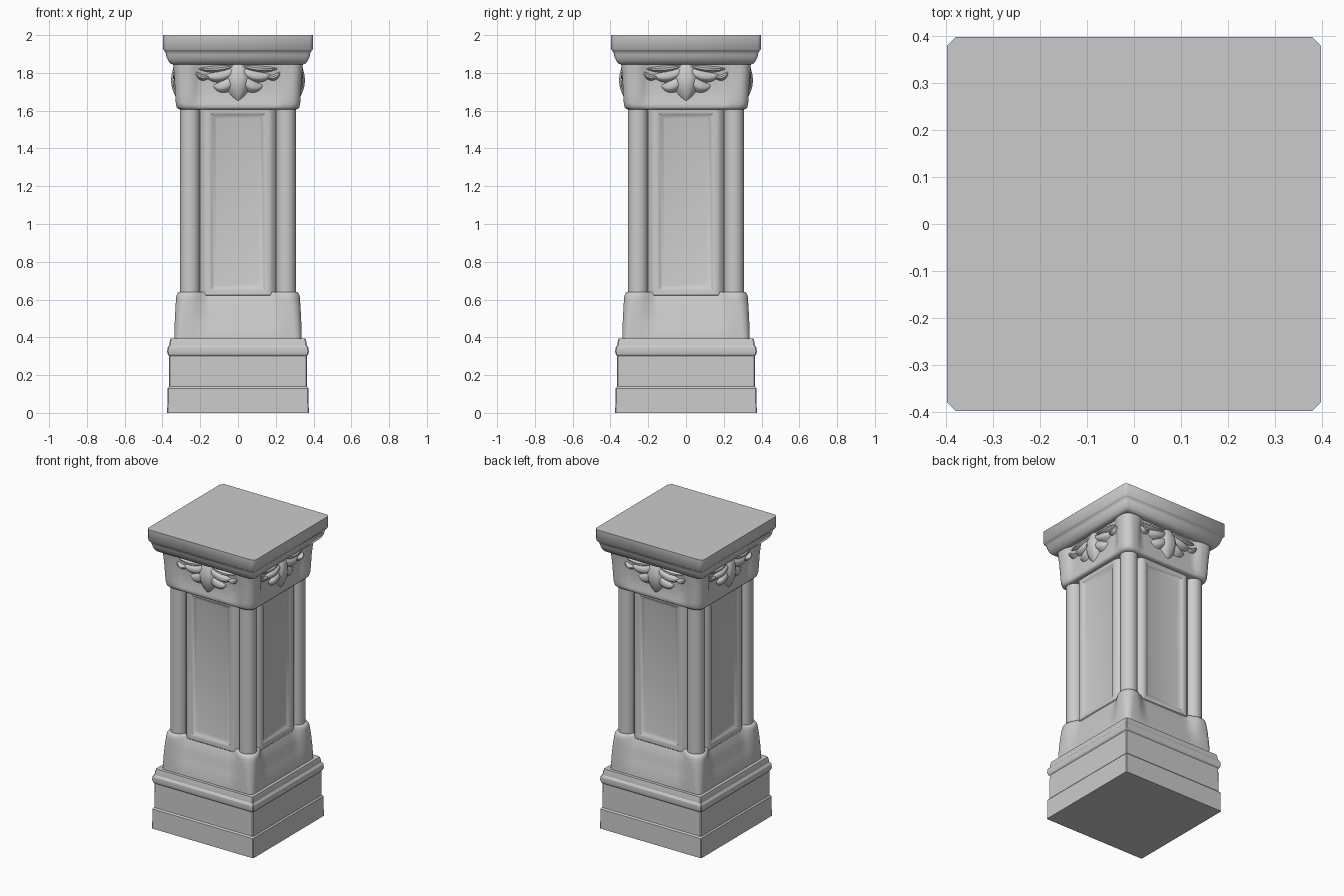
import bpy, bmesh, math
from mathutils import Vector, Matrix

cube = bpy.data.objects.get("Cube")
if cube:
    bpy.data.objects.remove(cube)

stone = bpy.data.materials.new("grey stone")
stone.use_nodes = True
GREY = (0.6, 0.6, 0.6, 1)
stone.diffuse_color = GREY
stone.node_tree.nodes["Principled BSDF"].inputs["Base Color"].default_value = GREY


def finish(bm, name, angle=35, side=0):
    bmesh.ops.rotate(bm, verts=bm.verts, cent=(0, 0, 0),
                     matrix=Matrix.Rotation(side * math.pi / 2, 3, 'Z'))
    bmesh.ops.recalc_face_normals(bm, faces=bm.faces)
    mesh = bpy.data.meshes.new(name)
    bm.to_mesh(mesh)
    bm.free()
    mesh.materials.append(stone)
    obj = bpy.data.objects.new(name, mesh)
    bpy.context.collection.objects.link(obj)
    bpy.ops.object.select_all(action='DESELECT')
    obj.select_set(True)
    bpy.context.view_layer.objects.active = obj
    bpy.ops.object.shade_smooth_by_angle(angle=math.radians(angle))


def smooth(a, b, t):
    t = max(0, min(1, (t - a) / (b - a)))
    return t * t * (3 - 2 * t)


def bridge(bm, rings, closed=True):
    for low, high in zip(rings, rings[1:]):
        for i in range(len(low) if closed else len(low) - 1):
            j = (i + 1) % len(low)
            bm.faces.new((low[i], low[j], high[j], high[i]))


def square_ring(half, corner, scoop, steps=1, arc=1, inner=.2, outer=.27):
    """Square outline with rounded corners and optionally hollowed sides."""
    points = []
    flat = half - corner
    for side in range(4):
        turn = Matrix.Rotation(side * math.pi / 2, 3, 'Z')
        for i in range(steps + 1):
            x = flat * (2 * i / steps - 1)
            depth = half - scoop * (1 - smooth(inner, outer, abs(x)))
            points.append(turn @ Vector((x, -depth, 0)))
        for i in range(1, arc):
            a = i / arc * math.pi / 2
            p = Vector((flat + corner * math.sin(a), -flat - corner * math.cos(a), 0))
            points.append(turn @ p)
    return points


def loft(name, rows, angle=35, **ring):
    """Stack outlines; each row is (z, half width, corner, scoop)."""
    bm = bmesh.new()
    rings = [[bm.verts.new((p.x, p.y, z)) for p in square_ring(half, corner, scoop, **ring)]
             for z, half, corner, scoop in rows]
    bridge(bm, rings)
    bm.faces.new(rings[0])
    bm.faces.new(rings[-1])
    finish(bm, name, angle)


# Base block with its lower skirting and upper moulding
base = [(0, .375), (.13, .373), (.139, .365), (.30, .364), (.308, .371),
        (.325, .375), (.345, .373), (.358, .364), (.38, .361), (.395, .357)]
loft("base", [(z, h, .005, 0) for z, h in base], 24)

# Plinth: corner lobes with sloped hollows between them
plinth = [(.39, .337, .035, 0), (.44, .336, .04, .004), (.48, .335, .043, .014),
          (.52, .333, .047, .021), (.56, .331, .05, .025), (.59, .329, .055, .031),
          (.615, .327, .058, .038), (.63, .323, .058, .039), (.638, .316, .056, .034),
          (.641, .306, .05, .026)]
loft("plinth", plinth, 45, steps=28, arc=8, inner=.16, outer=.25)

# Round corner columns
for sx in (-1, 1):
    for sy in (-1, 1):
        bm = bmesh.new()
        bmesh.ops.create_cone(bm, cap_ends=True, segments=32, radius1=.053,
                              radius2=.053, depth=1.02)
        bmesh.ops.translate(bm, verts=bm.verts, vec=(sx * .254, sy * .254, 1.125))
        finish(bm, "corner_column")

# Shaft core
bm = bmesh.new()
bmesh.ops.create_cube(bm, size=1)
bmesh.ops.scale(bm, verts=bm.verts, vec=(.52, .52, 1))
bmesh.ops.translate(bm, verts=bm.verts, vec=(0, 0, 1.125))
finish(bm, "shaft_core")

# Framed panels: coved outer edge, flat frame, soft bevel down to a sunken field
# Each step is (half width, half height, distance from the axis)
frame = [(.205, .5, .255), (.195, .5, .27), (.178, .5, .287), (.165, .495, .292),
         (.15, .472, .291), (.138, .46, .285), (.125, .448, .276), (.113, .438, .273)]
for side in range(4):
    bm = bmesh.new()
    rings = [[bm.verts.new((u * w, -d, 1.12 + v * h))
              for u, v in ((-1, -1), (1, -1), (1, 1), (-1, 1))] for w, h, d in frame]
    bridge(bm, rings)
    bm.faces.new(rings[-1])
    finish(bm, "shaft_panel", 32, side)

# Capital: rounded corner lobes with shallow hollow faces
capital = [(1.606, .305, .05, 0), (1.609, .316, .053, 0), (1.618, .325, .055, .002),
           (1.635, .329, .055, .008), (1.66, .331, .055, .014), (1.70, .333, .055, .02),
           (1.76, .336, .055, .022), (1.82, .341, .055, .02), (1.85, .344, .055, .018)]
loft("capital", capital, 45, steps=28, arc=8, inner=.2, outer=.25)


def leaf(bm, path, width, height):
    """Tapered, softly ridged leaf swept along a curve of (x, z) points."""
    count = 12
    a, b, c = [Vector(p) for p in path]
    rings = []
    for i in range(count + 1):
        t = i / count
        p = a * (1 - t) ** 2 + b * 2 * t * (1 - t) + c * t * t
        d = ((b - a) * (1 - t) + (c - b) * t).normalized()
        n = Vector((-d.y, d.x))
        swell = math.sin(math.pi * (.12 + .86 * t)) ** .8
        ring = []
        for k in range(9):
            s = k / 4 - 1
            q = p + n * s * width * swell
            lift = height * swell * (1 - s * s) * (1 - .08 * math.cos(s * 9))
            ring.append(bm.verts.new((q.x, -.31 - lift, q.y)))
        rings.append(ring)
    bridge(bm, rings, closed=False)


# Carved leaf spray: a broad hanging centre leaf, drooping wings and curled tips
wings = [([(0, 1.80), (.07, 1.70), (.13, 1.735)], .04, .032),
         ([(.01, 1.82), (.10, 1.76), (.18, 1.79)], .036, .036),
         ([(.03, 1.835), (.12, 1.81), (.225, 1.825)], .022, .034),
         ([(.15, 1.78), (.21, 1.76), (.225, 1.82)], .018, .032)]
for side in range(4):
    bm = bmesh.new()
    leaf(bm, [(0, 1.85), (0, 1.75), (0, 1.65)], .075, .045)
    for path, width, height in wings:
        for m in (-1, 1):
            leaf(bm, [(m * x, z) for x, z in path], width, height)
    finish(bm, "capital_leaves", 60, side)

# Top slab with its rounded lower moulding
slab = [(1.845, .345, .012, 0), (1.849, .358, .012, 0), (1.862, .368, .012, 0),
        (1.88, .377, .014, 0), (1.895, .381, .014, 0), (1.91, .384, .014, 0),
        (1.917, .39, .016, 0), (1.924, .397, .018, 0), (2.0, .398, .018, 0)]
loft("top_slab", slab, 60)
